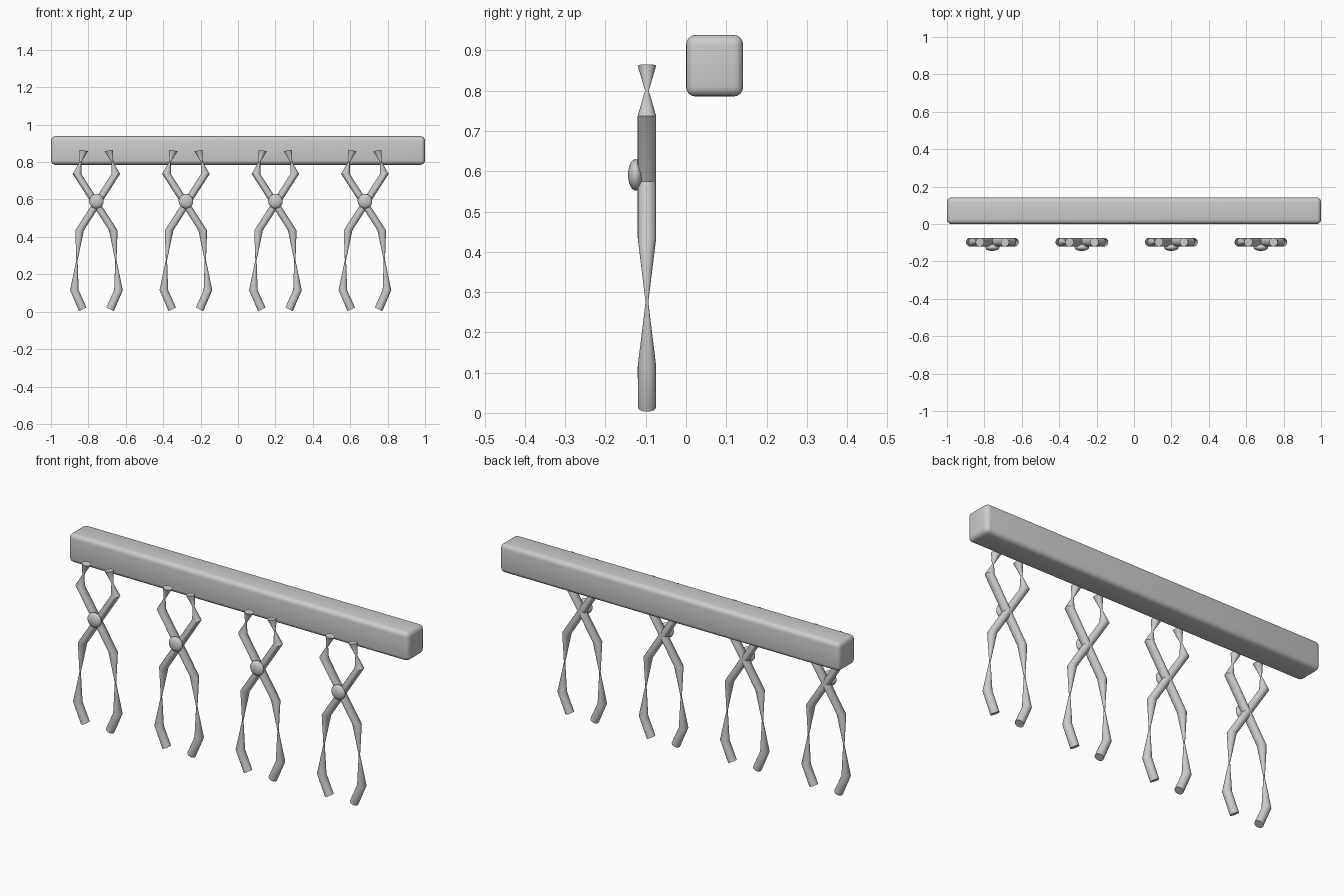
import bpy
import bmesh
import math
from mathutils import Vector, Matrix

cube = bpy.data.objects.get("Cube")
if cube:
    bpy.data.objects.remove(cube, do_unlink=True)

SIDES = 20
ARM_Y = -0.097
ARM_R = 0.023
PIVOT_Z = 0.591

grey = bpy.data.materials.new("light_grey")
grey.use_nodes = True
colour = (0.6, 0.6, 0.6, 1)
grey.diffuse_color = colour
grey.node_tree.nodes["Principled BSDF"].inputs["Base Color"].default_value = colour


def finish(bm, name, angle=35):
    """Turn a bmesh into a smooth shaded object."""
    bmesh.ops.recalc_face_normals(bm, faces=bm.faces)
    mesh = bpy.data.meshes.new(name)
    bm.to_mesh(mesh)
    bm.free()
    mesh.materials.append(grey)
    obj = bpy.data.objects.new(name, mesh)
    bpy.context.collection.objects.link(obj)
    bpy.ops.object.select_all(action="DESELECT")
    obj.select_set(True)
    bpy.context.view_layer.objects.active = obj
    bpy.ops.object.shade_smooth_by_angle(angle=math.radians(angle))
    return obj


# Arm sections from top tip to bottom tip: x, z, tilt of the section, scale
SECTIONS = [
    (-0.067, 0.862, -0.15, 1.0),
    (-0.0855, 0.80, 0, 0.2),
    (-0.104, 0.737, 0, 1.0),
    (0.090, 0.435, 0, 1.0),
    (0.104, 0.275, 0, 0.15),
    (0.118, 0.115, 0, 1.0),
    (0.073, 0.013, -0.45, 0.97),
]


def arm(name, centre_x, side):
    """Bent tube with pinched stretches; side mirrors it."""
    bm = bmesh.new()
    rings = []
    for x, z, tilt, scale in SECTIONS:
        across = Vector((math.cos(tilt), 0, math.sin(tilt)))
        ring = []
        for i in range(SIDES):
            a = math.tau * i / SIDES
            p = Vector((x, ARM_Y, z)) + ARM_R * scale * (
                across * math.cos(a) + Vector((0, math.sin(a), 0)))
            ring.append(bm.verts.new((centre_x + side * p.x, p.y, p.z)))
        rings.append(ring)
    for low, high in zip(rings, rings[1:]):
        for i in range(SIDES):
            j = (i + 1) % SIDES
            bm.faces.new((low[i], low[j], high[j], high[i]))
    bm.faces.new(rings[0])
    bm.faces.new(rings[-1])
    return finish(bm, name)


# Rounded mounting bar
bm = bmesh.new()
bmesh.ops.create_cube(bm, size=1, matrix=Matrix.Translation((0, 0.071, 0.862))
                      @ Matrix.Diagonal((2, 0.142, 0.153, 1)))
bmesh.ops.bevel(bm, geom=bm.edges[:], offset=0.024, segments=4,
                profile=0.5, affect="EDGES")
finish(bm, "mounting_bar")

# Row of crossed tongs, each with a flattened pivot button
for n in range(4):
    x = -0.757 + n * 0.4785
    arm(f"tong_arm_right_{n + 1}", x, 1)
    arm(f"tong_arm_left_{n + 1}", x, -1)
    bm = bmesh.new()
    bmesh.ops.create_uvsphere(
        bm, u_segments=24, v_segments=12, radius=1,
        matrix=Matrix.Translation((x, -0.125, PIVOT_Z))
        @ Matrix.Diagonal((0.039, 0.019, 0.039, 1))
        @ Matrix.Rotation(math.pi / 2, 4, "X"))
    finish(bm, f"pivot_button_{n + 1}", 60)
